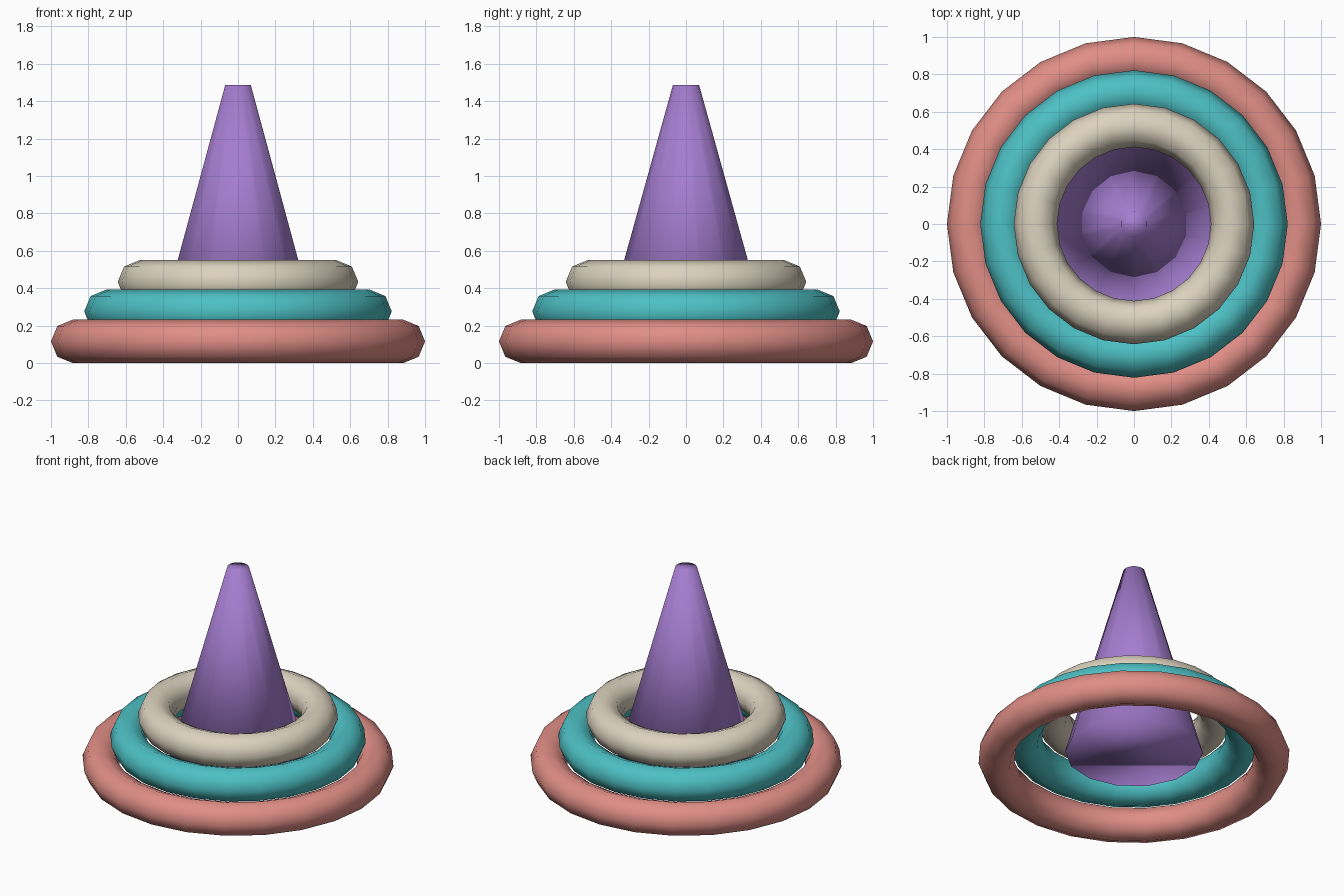
import bpy

cube = bpy.data.objects.get("Cube")
if cube:
    bpy.data.objects.remove(cube, do_unlink=True)


def make_material(name, rgb):
    mat = bpy.data.materials.new(name)
    mat.use_nodes = True
    mat.diffuse_color = (*rgb, 1)
    mat.node_tree.nodes["Principled BSDF"].inputs["Base Color"].default_value = (*rgb, 1)
    return mat


def finish(name, mat):
    obj = bpy.context.object
    obj.name = name
    obj.data.name = name
    obj.data.materials.append(mat)
    # every face is smooth, caps included
    obj.data.shade_smooth()


# Stacked rings: name, centre-line radius, height, colour
TUBE = 0.116
RINGS = [
    ("bottom_ring", 0.884, 0.116, make_material("coral", (0.745, 0.27, 0.238))),
    ("middle_ring", 0.706, 0.276, make_material("teal", (0.074, 0.527, 0.552))),
    ("top_ring", 0.527, 0.434, make_material("cream", (0.716, 0.645, 0.515))),
]
for name, radius, height, mat in RINGS:
    bpy.ops.mesh.primitive_torus_add(
        major_segments=24, minor_segments=8,
        major_radius=radius, minor_radius=TUBE, location=(0, 0, height))
    finish(name, mat)

# Tapered centre post with closed ends
BASE_Z, TIP_Z = 0.15, 1.487
bpy.ops.mesh.primitive_cone_add(
    vertices=14, radius1=0.442, radius2=0.07, depth=TIP_Z - BASE_Z,
    end_fill_type='NGON', location=(0, 0, (BASE_Z + TIP_Z) / 2))
finish("centre_cone", make_material("purple", (0.376, 0.205, 0.631)))
